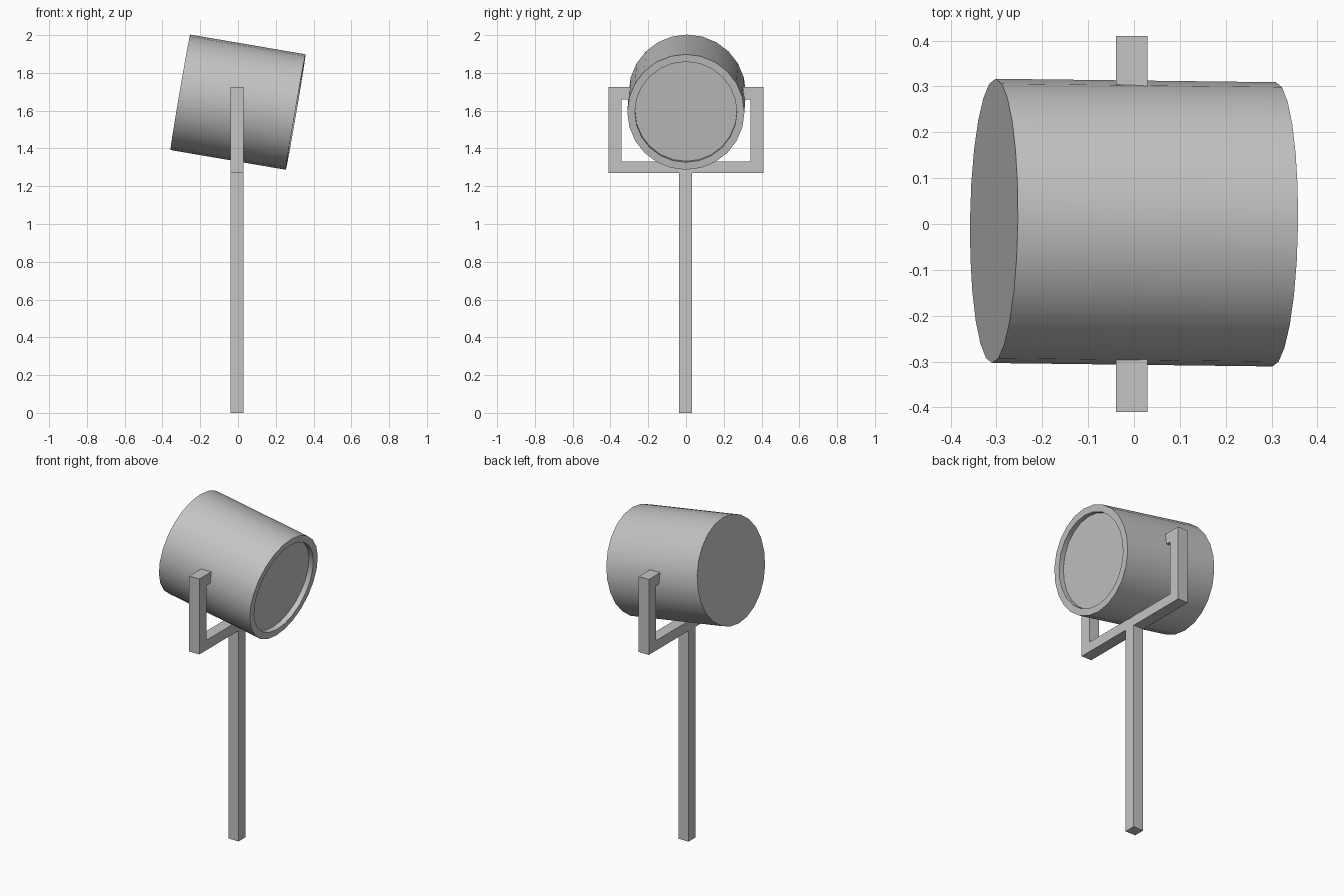
import bpy
import bmesh
from math import radians
from mathutils import Matrix, Vector

cube = bpy.data.objects.get("Cube")
if cube:
    bpy.data.objects.remove(cube, do_unlink=True)

GREY = (0.55, 0.55, 0.55, 1.0)
grey = bpy.data.materials.new("plain grey")
grey.use_nodes = True
grey.diffuse_color = GREY
grey.node_tree.nodes["Principled BSDF"].inputs["Base Color"].default_value = GREY

BAR = 0.068      # thickness of the square bars
BAR_X = -0.005   # the stand sits slightly off centre
YOKE_Z = 1.27    # underside of the yoke


def finish(name, bm, smooth=False):
    bmesh.ops.recalc_face_normals(bm, faces=bm.faces)
    mesh = bpy.data.meshes.new(name)
    for f in bm.faces:
        f.smooth = smooth
    bm.to_mesh(mesh)
    bm.free()
    if smooth:
        mesh.set_sharp_from_angle(angle=radians(30))
    mesh.materials.append(grey)
    obj = bpy.data.objects.new(name, mesh)
    bpy.context.scene.collection.objects.link(obj)
    return obj


# Lamp drum with a shallow recessed lens, tilted downward
bm = bmesh.new()
bmesh.ops.create_cone(bm, cap_ends=True, segments=24,
                      radius1=0.31, radius2=0.31, depth=0.62)
lens = [f for f in bm.faces if f.normal.z > 0.9]
bmesh.ops.inset_individual(bm, faces=lens, thickness=0.04)
bmesh.ops.inset_individual(bm, faces=lens, thickness=0.0005, depth=-0.03)
drum = finish("lamp_drum", bm, smooth=True)
drum.matrix_world = (Matrix.Translation((0, 0.003, 1.645))
                     @ Matrix.Rotation(radians(-0.7), 4, "Z")
                     @ Matrix.Rotation(radians(99.7), 4, "Y"))

# Yoke: U-shaped profile with inward tips, mirrored and extruded across x
half = [(0.41, YOKE_Z), (0.41, 1.725), (0.285, 1.725), (0.285, 1.66),
        (0.342, 1.66), (0.342, 1.33)]
outline = half + [(-y, z) for y, z in reversed(half)]
bm = bmesh.new()
face = bm.faces.new([bm.verts.new((BAR_X - BAR / 2, y, z)) for y, z in outline])
ext = bmesh.ops.extrude_face_region(bm, geom=[face], use_keep_orig=True)
moved = [v for v in ext["geom"] if isinstance(v, bmesh.types.BMVert)]
bmesh.ops.translate(bm, verts=moved, vec=Vector((BAR, 0, 0)))
finish("yoke", bm)

# Square pole from the ground to the yoke
bm = bmesh.new()
bmesh.ops.create_cube(bm, size=1)
bmesh.ops.scale(bm, vec=(BAR, BAR, YOKE_Z), verts=bm.verts)
bmesh.ops.translate(bm, vec=(BAR_X, -0.002, YOKE_Z / 2), verts=bm.verts)
finish("pole", bm)
